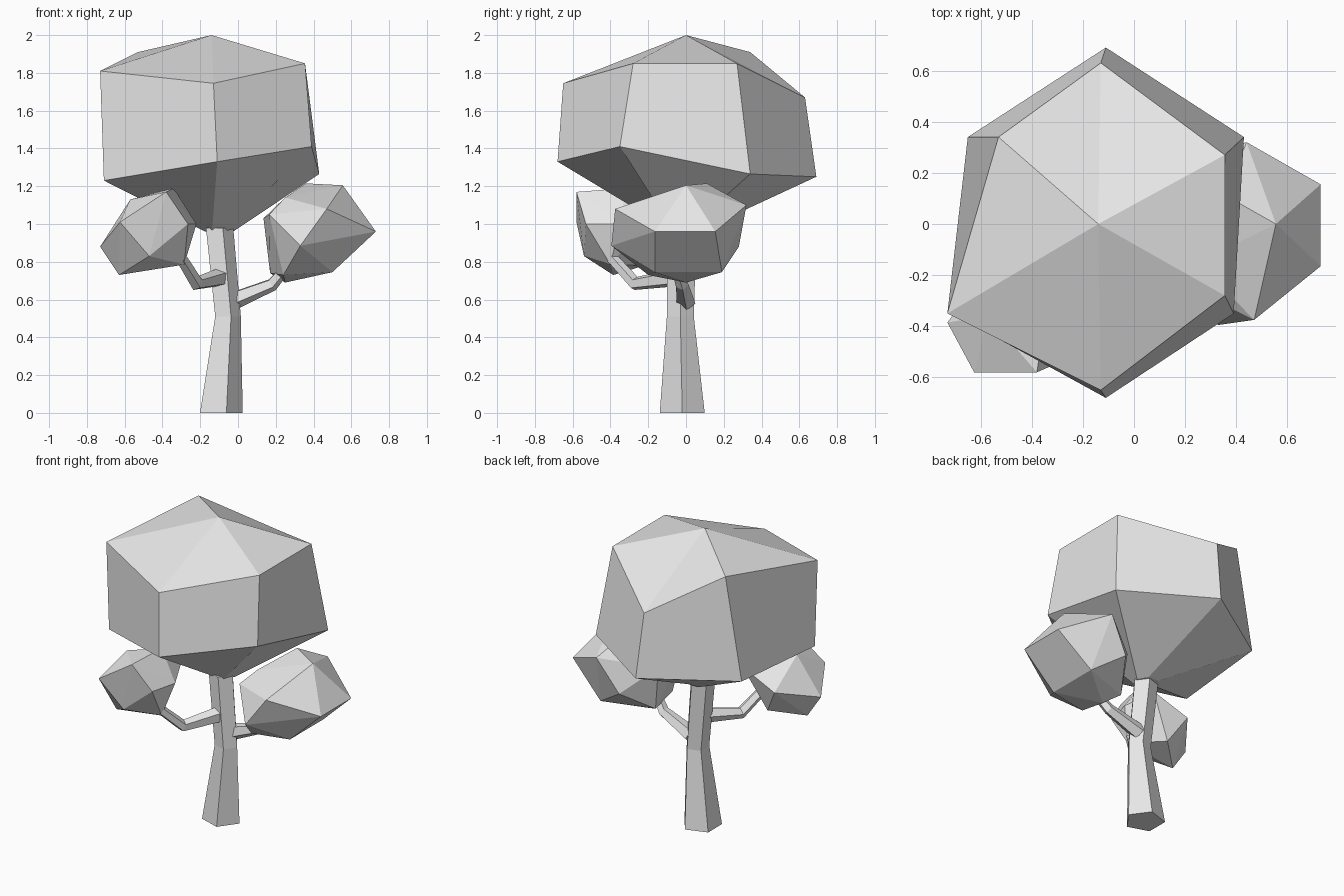
import bpy
import bmesh
import math
from mathutils import Vector

default_cube = bpy.data.objects.get("Cube")
if default_cube:
    bpy.data.objects.remove(default_cube, do_unlink=True)

# One plain grey for the whole tree
grey = bpy.data.materials.new("plain grey")
grey.use_nodes = True
grey_value = (0.8, 0.8, 0.8, 1)
grey.diffuse_color = grey_value
grey.node_tree.nodes["Principled BSDF"].inputs["Base Color"].default_value = grey_value


def finish(bm, name):
    """Turn a bmesh into a flat shaded, coloured object."""
    bmesh.ops.recalc_face_normals(bm, faces=bm.faces)
    mesh = bpy.data.meshes.new(name)
    bm.to_mesh(mesh)
    bm.free()
    mesh.materials.append(grey)
    obj = bpy.data.objects.new(name, mesh)
    bpy.context.scene.collection.objects.link(obj)
    return obj


def loft(name, rings):
    """Skin a stack of equal rings; a ring of one point becomes a tip."""
    bm = bmesh.new()
    rows = [[bm.verts.new(point) for point in ring] for ring in rings]
    for lower, upper in zip(rows, rows[1:]):
        count = len(lower)
        for i in range(count):
            j = (i + 1) % count
            if len(upper) == 1:
                bm.faces.new((lower[i], lower[j], upper[0]))
            else:
                bm.faces.new((lower[i], lower[j], upper[j], upper[i]))
    for ring in (rows[0], rows[-1]):
        if len(ring) > 2:
            bm.faces.new(ring)
    return finish(bm, name)


def circle(center, radius, sides, normal=Vector((0, 0, 1))):
    """Regular polygon around a centre, turned to face along the normal."""
    turn = Vector((0, 0, 1)).rotation_difference(normal)
    points = []
    for i in range(sides):
        angle = math.tau * i / sides
        spoke = Vector((math.cos(angle), math.sin(angle), 0)) * radius
        points.append(Vector(center) + turn @ spoke)
    return points


def branch(name, path, radii):
    """Tapered five sided limb that follows a short path."""
    path = [Vector(point) for point in path]
    rings = []
    for i, point in enumerate(path):
        before = path[max(i - 1, 0)]
        after = path[min(i + 1, len(path) - 1)]
        rings.append(circle(point, radii[i], 5, (after - before).normalized()))
    return loft(name, rings)


def clump(name, points):
    """Faceted leaf mass wrapped around a few corner points."""
    bm = bmesh.new()
    for point in points:
        bm.verts.new(point)
    hull = bmesh.ops.convex_hull(bm, input=bm.verts)
    loose = set(hull["geom_interior"]) | set(hull["geom_unused"])
    loose = [v for v in loose if isinstance(v, bmesh.types.BMVert)]
    bmesh.ops.delete(bm, geom=loose, context="VERTS")
    bmesh.ops.dissolve_limit(bm, angle_limit=math.radians(2),
                             verts=bm.verts, edges=bm.edges)
    return finish(bm, name)


# Five sided trunk with a bend halfway up
loft("trunk", [
    circle((-0.1, -0.02, 0), 0.125, 5),
    circle((-0.06, -0.03, 0.51), 0.075, 5),
    circle((-0.105, -0.02, 0.98), 0.08, 5),
])

# Two side limbs, each with an elbow
branch("left_branch",
       [(-0.04, 0, 0.59), (0.18, -0.02, 0.68), (0.28, -0.06, 0.8)],
       [0.052, 0.036, 0.026])
branch("right_branch",
       [(-0.08, -0.04, 0.72), (-0.22, -0.27, 0.685), (-0.32, -0.42, 0.85)],
       [0.052, 0.038, 0.03])

# Main crown: small underside, wide waist, shoulder and peak
underside = circle((-0.1, 0, 0.96), 0.075, 6)
waist = [(0.43, 0.34, 1.265), (-0.11, 0.69, 1.25), (-0.65, 0.34, 1.24),
         (-0.71, -0.35, 1.23), (-0.11, -0.68, 1.33), (0.39, -0.35, 1.41)]
shoulder = [(0.355, 0.27, 1.85), (-0.13, 0.63, 1.67), (-0.53, 0.34, 1.91),
            (-0.73, -0.35, 1.81), (-0.13, -0.65, 1.745), (0.355, -0.28, 1.85)]
underside = underside[1:] + underside[:1]
underside = underside[-1:] + underside[:-1]
loft("crown", [underside, waist, shoulder, [(-0.14, 0, 2)]])

# Larger side clump
clump("left_clump", [
    (0.555, 0, 1.205), (0.36, 0.11, 1.215), (0.25, -0.15, 1.14),
    (0.73, 0.155, 0.96), (0.73, -0.165, 0.96), (0.47, -0.375, 1.08),
    (0.44, 0.32, 1.1), (0.33, -0.395, 0.885), (0.5, 0.19, 0.745),
    (0.5, -0.165, 0.745), (0.25, 0, 0.69), (0.3, 0.28, 0.88),
    (0.165, -0.22, 1.05), (0.135, 0.1, 1.03), (0.17, 0.08, 0.74),
    (0.24, -0.2, 0.73),
])

# Smaller side clump
clump("right_clump", [
    (-0.625, -0.58, 1.01), (-0.38, -0.58, 1.17), (-0.265, -0.53, 1),
    (-0.47, -0.54, 0.83), (-0.73, -0.385, 0.88), (-0.63, -0.385, 0.73),
    (-0.285, -0.4, 0.785), (-0.22, -0.35, 1), (-0.57, -0.36, 1.13),
    (-0.34, -0.32, 1.19), (-0.3, -0.17, 1.05), (-0.55, -0.15, 0.95),
    (-0.45, -0.22, 0.78),
])
